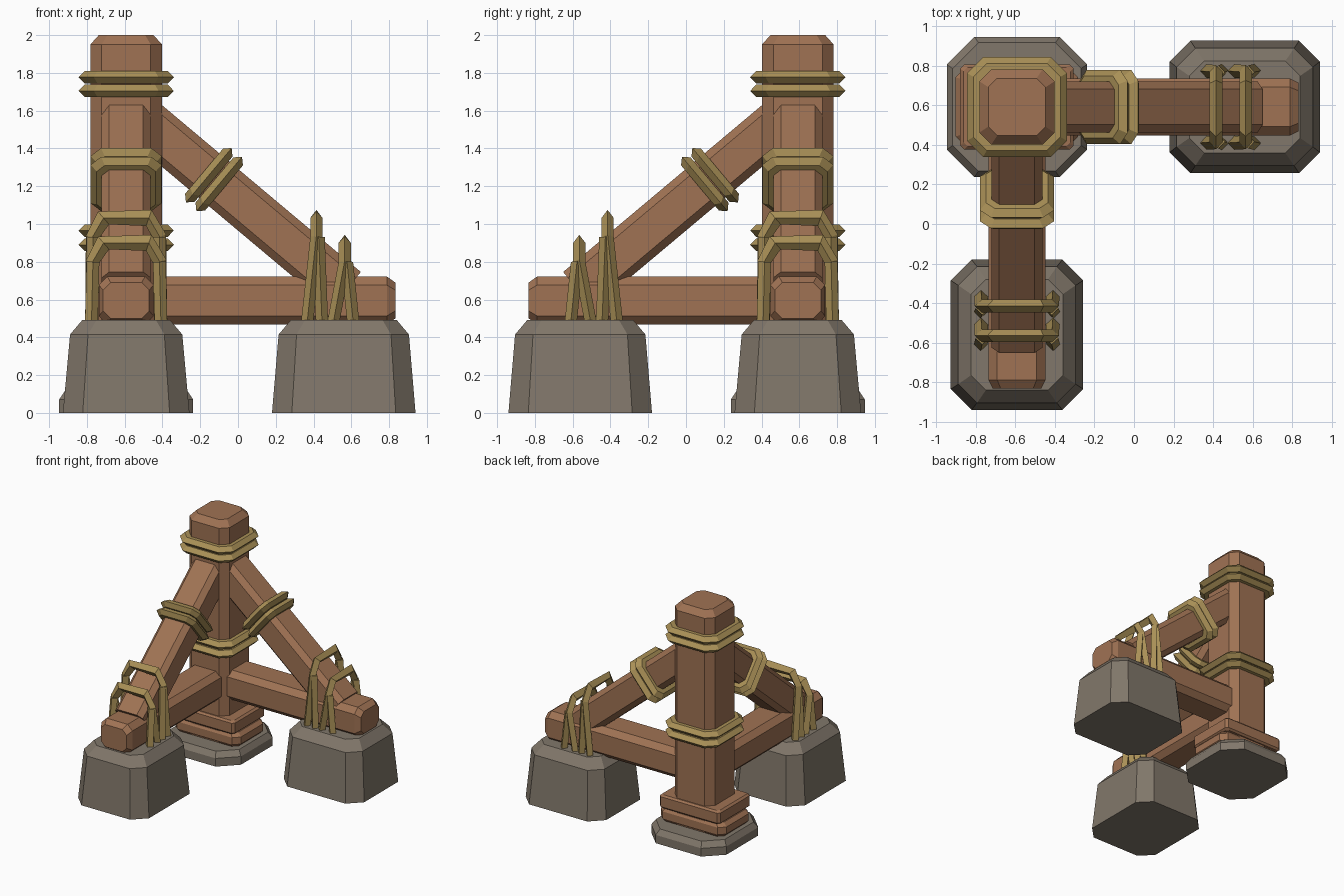
import bpy, bmesh
from math import radians
from mathutils import Matrix, Vector

cube = bpy.data.objects.get("Cube")
if cube:
    bpy.data.objects.remove(cube)


def material(name, rgb):
    m = bpy.data.materials.new(name)
    m.use_nodes = True
    colour = (*rgb, 1)
    m.diffuse_color = colour
    m.node_tree.nodes["Principled BSDF"].inputs["Base Color"].default_value = colour
    return m


WOOD = material("warm brown wood", (0.35, 0.17, 0.088))
ROPE = material("straw rope", (0.40, 0.28, 0.095))
STONE = material("grey stone", (0.22, 0.185, 0.145))


def skin(name, rings, mat, matrix, closed=False):
    """Join equal rings of points into a flat-shaded solid."""
    bm = bmesh.new()
    loops = [[bm.verts.new(p) for p in ring] for ring in rings]
    n = len(loops[0])
    pairs = list(zip(loops, loops[1:]))
    if closed:
        pairs.append((loops[-1], loops[0]))
    else:
        bm.faces.new(loops[0])
        bm.faces.new(loops[-1])
    for a, b in pairs:
        for i in range(n):
            j = (i + 1) % n
            bm.faces.new((a[i], a[j], b[j], b[i]))
    bmesh.ops.recalc_face_normals(bm, faces=bm.faces)
    mesh = bpy.data.meshes.new(name)
    bm.to_mesh(mesh)
    bm.free()
    mesh.materials.append(mat)
    ob = bpy.data.objects.new(name, mesh)
    ob.matrix_world = matrix
    bpy.context.collection.objects.link(ob)


def octagon(z, hx, hy, c):
    """Rectangle with cut corners."""
    return [(hx, c - hy, z), (hx, hy - c, z), (hx - c, hy, z), (c - hx, hy, z),
            (-hx, hy - c, z), (-hx, c - hy, z), (c - hx, -hy, z), (hx - c, -hy, z)]


def block(name, sections, mat, matrix):
    skin(name, [octagon(*s) for s in sections], mat, matrix)


def rope_ring(name, z, inner, outer, matrix):
    """Band with a pointed outer edge, tied around a timber."""
    mid = outer - 0.032
    profile = [(-0.033, inner), (-0.033, mid), (0, outer), (0.033, mid), (0.033, inner)]
    skin(name, [octagon(z + dz, h, h, 0.4 * h - 0.02) for dz, h in profile],
         ROPE, matrix, closed=True)


def rope(name, points, matrix, r=0.034):
    """Diamond-section rope through points lying near the YZ plane."""
    pts = [Vector(p) for p in points]
    rings = []
    for i, p in enumerate(pts):
        normals = []
        for a, b in zip(pts[max(i - 1, 0):i + 1], pts[max(i, 1) if i == 0 else i:i + 2]):
            d = b - a
            if d.length:
                normals.append(Vector((0, -d.z, d.y)).normalized())
        if 0 < i < len(pts) - 1:
            d = pts[i + 1] - p
            normals.append(Vector((0, -d.z, d.y)).normalized())
        m = sum(normals, Vector()).normalized()
        m *= r / max(m.dot(normals[0]), 0.5)
        x = Vector((r * 0.95, 0, 0))
        rings.append([p + x, p + m, p - x, p - m])
    skin(name, rings, ROPE, matrix)


# Corner post on its planks and footing; everything is laid out from the post axis
CORNER = Matrix.Translation((-0.592, 0.592, 0))
block("post_footing", [(0, .355, .355, .14), (.07, .355, .355, .14), (.115, .325, .325, .13)],
      STONE, CORNER)
block("lower_plank", [(.11, .28, .18, .04), (.14, .31, .2, .05), (.2, .31, .2, .05), (.23, .28, .18, .04)],
      WOOD, CORNER)
block("upper_plank", [(.23, .27, .2, .02), (.245, .287, .215, .02), (.33, .287, .215, .02), (.345, .27, .2, .02)],
      WOOD, CORNER)
block("post", [(.12, .19, .19, .06), (1.95, .19, .19, .06), (2, .145, .145, .045)], WOOD, CORNER)
for i, z in enumerate((0.89, 0.965, 1.705, 1.777)):
    rope_ring(f"post_rope_{i + 1}", z, 0.175, 0.252, CORNER)

# Two identical arms at right angles
for side, angle in (("side", 0), ("front", -90)):
    arm = CORNER @ Matrix.Rotation(radians(angle), 4, 'Z')

    # Stone block at the end of the arm
    block(f"{side}_stone", [(0, .38, .335, .105), (.415, .345, .297, .095), (.492, .28, .232, .075)],
          STONE, arm @ Matrix.Translation((1.152, 0, 0)))

    # Horizontal beam
    along = arm @ Matrix.Translation((0, 0, 0.595)) @ Matrix.Rotation(radians(90), 4, 'Y')
    block(f"{side}_beam", [(0, .127, .145, .045), (1.38, .127, .145, .045), (1.425, .095, .122, .04)],
          WOOD, along)

    # Diagonal brace with a pair of rope bands
    slope = arm @ Matrix.Translation((0.465, 0, 1.235)) @ Matrix.Rotation(radians(130), 4, 'Y')
    block(f"{side}_brace", [(-.49, .125, .13, .04), (.91, .125, .13, .04)], WOOD, slope)
    for i, s in enumerate((-0.036, 0.036)):
        rope_ring(f"{side}_brace_rope_{i + 1}", s, 0.118, 0.188, slope)

    # Lashings over the beam and brace, with split legs set in the stone
    for i, (top, height, feet) in enumerate(((1.007, 1.032, (.957, 1.037)),
                                             (1.157, 0.9, (1.095, 1.203)))):
        shoulder = height - 0.1
        half = [(feet[0], 0.182, 0.47), (top, 0.178, shoulder), (top, 0.12, height)]
        path = half + [(x, -y, z) for x, y, z in reversed(half)]
        rope(f"{side}_lashing_{i + 1}", path, arm)
        for label, s in (("a", 1), ("b", -1)):
            rope(f"{side}_lashing_{i + 1}_leg_{label}",
                 [(feet[1], 0.184 * s, 0.47), (top + 0.012, 0.176 * s, shoulder)], arm)
